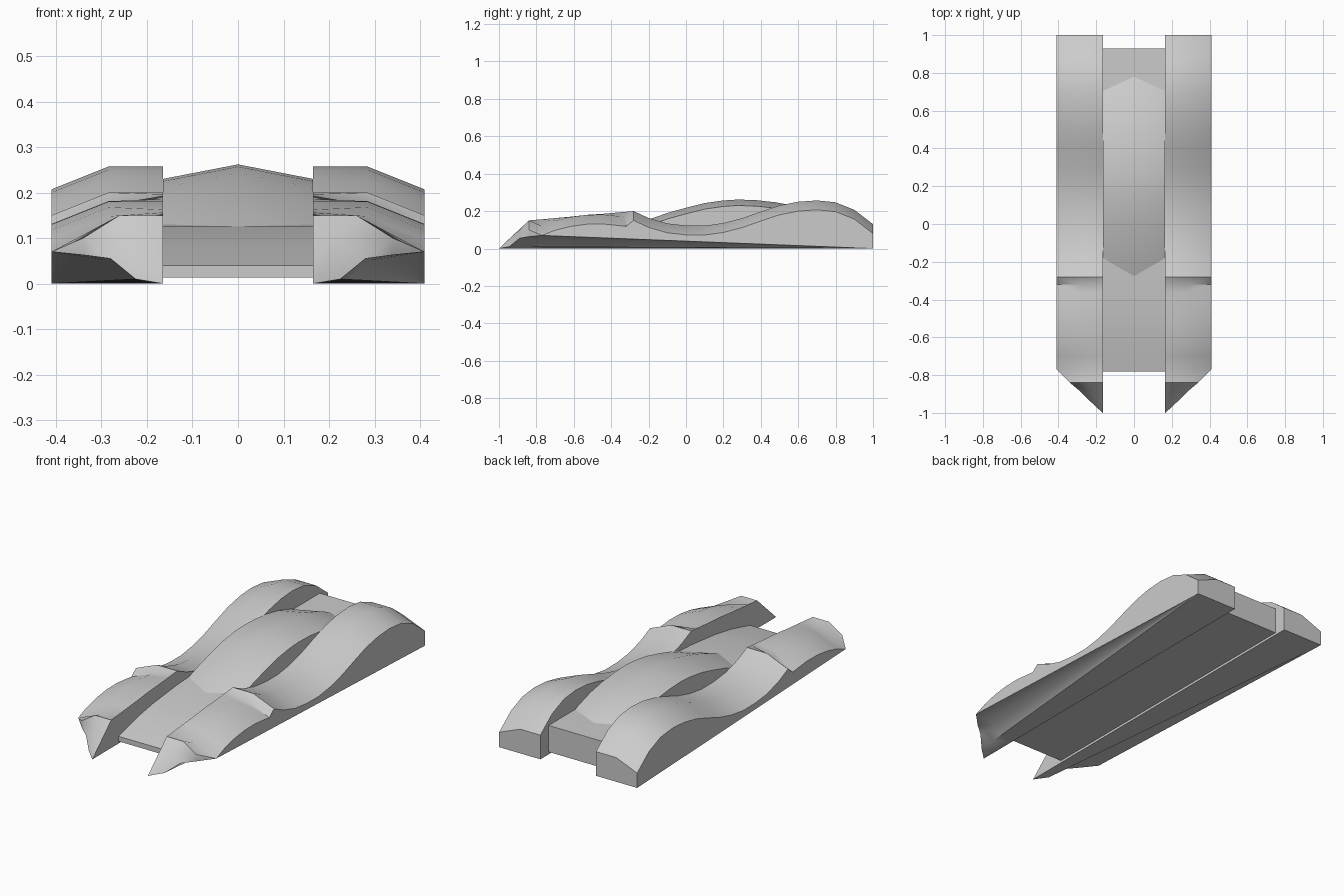
import bpy, bmesh
from mathutils import Vector

if "Cube" in bpy.data.objects:
    bpy.data.objects.remove(bpy.data.objects["Cube"])

IN, MID, OUT = 0.165, 0.285, 0.41   # pod cross-section x positions


def make(name, sections, angle=0.6):
    """Loft a closed skin through equal-length cross-sections."""
    bm = bmesh.new()
    rings = [[bm.verts.new(p) for p in s] for s in sections]
    n = len(rings[0])
    for a, b in zip(rings, rings[1:]):
        for i in range(n):
            j = (i + 1) % n
            bm.faces.new((a[i], a[j], b[j], b[i]))
    bm.faces.new(rings[0])
    bm.faces.new(rings[-1])
    bmesh.ops.remove_doubles(bm, verts=bm.verts, dist=0.0005)
    bmesh.ops.recalc_face_normals(bm, faces=bm.faces)
    me = bpy.data.meshes.new(name)
    bm.to_mesh(me)
    bm.free()
    ob = bpy.data.objects.new(name, me)
    bpy.context.collection.objects.link(ob)
    bpy.ops.object.select_all(action='DESELECT')
    ob.select_set(True)
    bpy.context.view_layer.objects.active = ob
    bpy.ops.object.shade_smooth_by_angle(angle=angle)
    return ob


def pod_section(y, zi, mid, outer, low_z):
    """Inner wall, flat top, sloped shoulder, outer wall, fanned underside."""
    def fan(length, dx, z):
        t = min((1 - y) / length, 1)
        x = OUT - dx * t
        if x >= outer[0]:
            return (outer[0], y, min(low_z, outer[1]))
        return (x, y, z * t)
    a = fan(1.89, 0.13, 0.055)
    b = fan(1.944, 0.185, 0.01)
    return [(IN, y, 0), (IN, y, zi), (mid[0], y, mid[1]), (outer[0], y, outer[1]),
            (outer[0], y, low_z), a, b]


# Side pods: pointed nose, then wave-shaped fender
sections = [
    [(IN, -1, 0)] * 6 + [(IN + 0.001, -1, 0)],
    pod_section(-0.945, 0.052, (0.19, 0.046), (0.225, 0.01), 0.01),
    pod_section(-0.89, 0.103, (0.225, 0.098), (0.28, 0.055), 0.055),
    pod_section(-0.84, 0.15, (0.26, 0.15), (0.34, 0.1), 0.063),
]
wave = [(-0.77, 0.12), (-0.7, 0.148), (-0.62, 0.168), (-0.53, 0.18), (-0.44, 0.181),
        (-0.36, 0.173), (-0.32, 0.168), (-0.28, 0.2), (-0.2, 0.163), (-0.1, 0.134),
        (0, 0.123), (0.1, 0.122), (0.2, 0.136), (0.3, 0.162), (0.4, 0.197),
        (0.5, 0.23), (0.6, 0.25), (0.7, 0.257), (0.8, 0.247), (0.9, 0.207), (1, 0.13)]
for y, z in wave:
    ridge = 0.15 + 0.05 * (y + 0.84) / 0.56 if y < -0.28 else z
    sections.append(pod_section(y, max(z, ridge), (MID, z), (OUT, z - 0.05),
                                0.07 * (1 - y) / 1.77))
pod = make("side_pods", sections)
mod = pod.modifiers.new("mirror", 'MIRROR')
mod.use_axis = (True, False, False)
mod.use_mirror_merge = False

# Centre deck: low wedge nose rising to a flat tail
deck = [(-0.78, 0.04), (-0.62, 0.08), (-0.48, 0.104), (-0.28, 0.125),
        (0, 0.14), (0.5, 0.155), (0.93, 0.155)]
make("centre_deck", [[(-IN, y, 0.013), (-IN, y, z), (IN, y, z), (IN, y, 0.013)]
                     for y, z in deck])

# Cabin: arched canopy with a raised centre ridge
canopy = [(-0.32, 0.108), (-0.2, 0.155), (-0.1, 0.19), (0, 0.218), (0.1, 0.243),
          (0.2, 0.257), (0.28, 0.262), (0.38, 0.258), (0.48, 0.247), (0.58, 0.228),
          (0.68, 0.197), (0.78, 0.155), (0.84, 0.125)]
make("cabin", [[(-IN, y, 0.06), (-IN, y, z - 0.032), (0, y, z), (IN, y, z - 0.032),
                (IN, y, 0.06)] for y, z in canopy])
